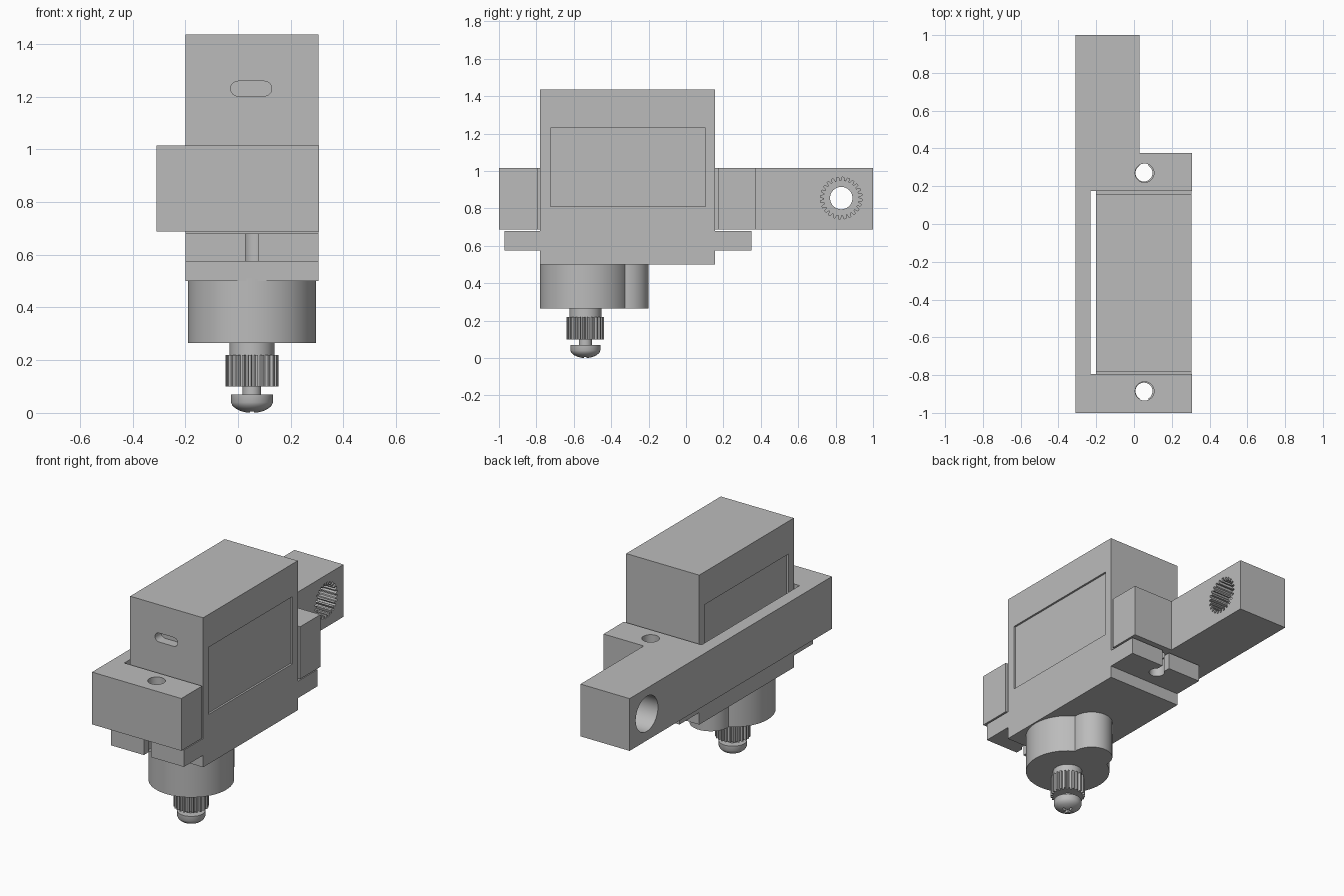
import bpy, bmesh, math
from mathutils import Vector

cube = bpy.data.objects.get("Cube")
if cube:
    bpy.data.objects.remove(cube, do_unlink=True)

grey = bpy.data.materials.new("plain grey")
grey.use_nodes = True
colour = (0.5, 0.5, 0.5, 1)
grey.diffuse_color = colour
grey.node_tree.nodes["Principled BSDF"].inputs["Base Color"].default_value = colour

AXES = {
    "x": lambda a, b, h: (h, a, b),
    "y": lambda a, b, h: (a, h, b),
    "z": lambda a, b, h: (a, b, h),
}


def finish(name, bm):
    bmesh.ops.recalc_face_normals(bm, faces=bm.faces)
    mesh = bpy.data.meshes.new(name)
    bm.to_mesh(mesh)
    bm.free()
    mesh.materials.append(grey)
    ob = bpy.data.objects.new(name, mesh)
    bpy.context.collection.objects.link(ob)
    return ob


def prism(name, outline, axis, lo, hi):
    """Extrude a closed outline along an axis."""
    bm = bmesh.new()
    face = bm.faces.new([bm.verts.new(AXES[axis](a, b, lo)) for a, b in outline])
    grown = bmesh.ops.extrude_face_region(bm, geom=[face])["geom"]
    moved = [v for v in grown if isinstance(v, bmesh.types.BMVert)]
    bmesh.ops.translate(bm, verts=moved, vec=Vector(AXES[axis](0, 0, hi - lo)))
    return finish(name, bm)


def box(name, x, y, z):
    return prism(name, [(x[0], y[0]), (x[1], y[0]), (x[1], y[1]), (x[0], y[1])], "z", *z)


def arc(centre, r, start=0, end=360, n=48):
    steps = n if end - start == 360 else n + 1
    angles = [math.radians(start + (end - start) * i / n) for i in range(steps)]
    return [(centre[0] + r * math.cos(t), centre[1] + r * math.sin(t)) for t in angles]


def gear(centre, inner, outer, teeth=24):
    """Outline with trapezoid teeth."""
    pts = []
    for i in range(teeth):
        for part, r in ((0, inner), (0.35, inner), (0.5, outer), (0.85, outer)):
            t = math.tau * (i + part) / teeth
            pts.append((centre[0] + r * math.cos(t), centre[1] + r * math.sin(t)))
    return pts


def lathe(name, centre, profile, n=48):
    bm = bmesh.new()
    verts = [bm.verts.new((r, 0, z)) for r, z in profile]
    edges = [bm.edges.new(pair) for pair in zip(verts, verts[1:])]
    bmesh.ops.spin(bm, geom=verts + edges, cent=(0, 0, 0), axis=(0, 0, 1),
                   angle=math.tau, steps=n)
    bmesh.ops.remove_doubles(bm, verts=bm.verts, dist=1e-5)
    bmesh.ops.translate(bm, verts=bm.verts, vec=(*centre, 0))
    return finish(name, bm)


def apply_boolean(ob, tools, operation="DIFFERENCE"):
    for tool in tools:
        mod = ob.modifiers.new("bool", "BOOLEAN")
        mod.operation = operation
        mod.solver = "EXACT"
        mod.object = tool
        tool.hide_render = True
    graph = bpy.context.evaluated_depsgraph_get()
    mesh = bpy.data.meshes.new_from_object(ob.evaluated_get(graph))
    ob.modifiers.clear()
    ob.data = mesh
    for tool in tools:
        bpy.data.objects.remove(tool, do_unlink=True)


MID = 0.053
SIDE = (-0.2, 0.305)
SHAFT = (MID, -0.538)
HOLES = (-0.885, 0.27)

# Servo case with mounting ears
case = box("servo_case", SIDE, (-0.78, 0.155), (0.5, 1.435))
ears = box("ears", SIDE, (-0.97, 0.35), (0.575, 0.68))
apply_boolean(case, [ears], "UNION")

# Recessed side panels, cable slot, slotted screw holes in the ears
cuts = [box("panel_cut", x, (-0.725, 0.105), (0.81, 1.23))
        for x in ((-0.3, SIDE[0] + 0.012), (SIDE[1] - 0.012, 0.4))]
slot = arc((0.1, 1.23), 0.028, -90, 90, 16) + arc((0, 1.23), 0.028, 90, 270, 16)
cuts.append(prism("cable_slot_cut", slot, "y", -0.9, -0.72))
for y, end in zip(HOLES, (-1.1, 0.5)):
    cuts.append(prism("ear_hole_cut", arc((MID, y), 0.045), "z", 0.54, 0.72))
    cuts.append(box("ear_slot_cut", (MID - 0.025, MID + 0.025),
                    (min(y, end), max(y, end)), (0.54, 0.72)))
apply_boolean(case, cuts)

# Round gearbox with a smaller lobe behind it
gearbox = prism("gearbox", arc(SHAFT, 0.243, n=64), "z", 0.265, 0.51)
lobe = prism("lobe", arc((MID, -0.32), 0.12), "z", 0.265, 0.51)
apply_boolean(gearbox, [lobe], "UNION")

# Output shaft, spline and retaining screw
collar = prism("shaft_collar", arc(SHAFT, 0.085), "z", 0.21, 0.275)
spline = prism("output_spline", gear(SHAFT, 0.086, 0.1), "z", 0.1, 0.22)
screw = lathe("retaining_screw", SHAFT, [
    (0, 0.11), (0.035, 0.11), (0.035, 0.07), (0.08, 0.07), (0.08, 0.04),
    (0.074, 0.027), (0.06, 0.015), (0.04, 0.006), (0.02, 0.001), (0, 0)])
cross = []
for w, d in ((0.035, 0.007), (0.007, 0.035)):
    cross.append(box("cross_cut", (SHAFT[0] - w, SHAFT[0] + w),
                     (SHAFT[1] - d, SHAFT[1] + d), (-0.02, 0.025)))
apply_boolean(screw, cross)

# Bracket wrapping the case, with an arm at the back
bracket = prism("bracket", [
    (-0.31, -1), (0.308, -1), (0.308, -0.795), (-0.23, -0.795), (-0.23, 0.175),
    (0.308, 0.175), (0.308, 0.375), (0.03, 0.375), (0.03, 1), (-0.31, 1)],
    "z", 0.688, 1.015)
PIVOT = (0.83, 0.855)
cuts = [prism("screw_hole_cut", arc((MID + 0.003, y), 0.05), "z", 0.6, 1.1) for y in HOLES]
cuts += [
    prism("toothed_socket_cut", gear(PIVOT, 0.093, 0.112), "x", -0.1, 0.1),
    prism("pivot_hole_cut", arc(PIVOT, 0.06), "x", -0.25, 0),
    prism("counterbore_cut", arc(PIVOT, 0.11), "x", -0.4, -0.16),
]
apply_boolean(bracket, cuts)

# Smooth the round parts, keep corners sharp
for ob in (case, gearbox, collar, spline, screw, bracket):
    bpy.ops.object.select_all(action="DESELECT")
    ob.select_set(True)
    bpy.context.view_layer.objects.active = ob
    bpy.ops.object.shade_smooth_by_angle(angle=math.radians(25))
